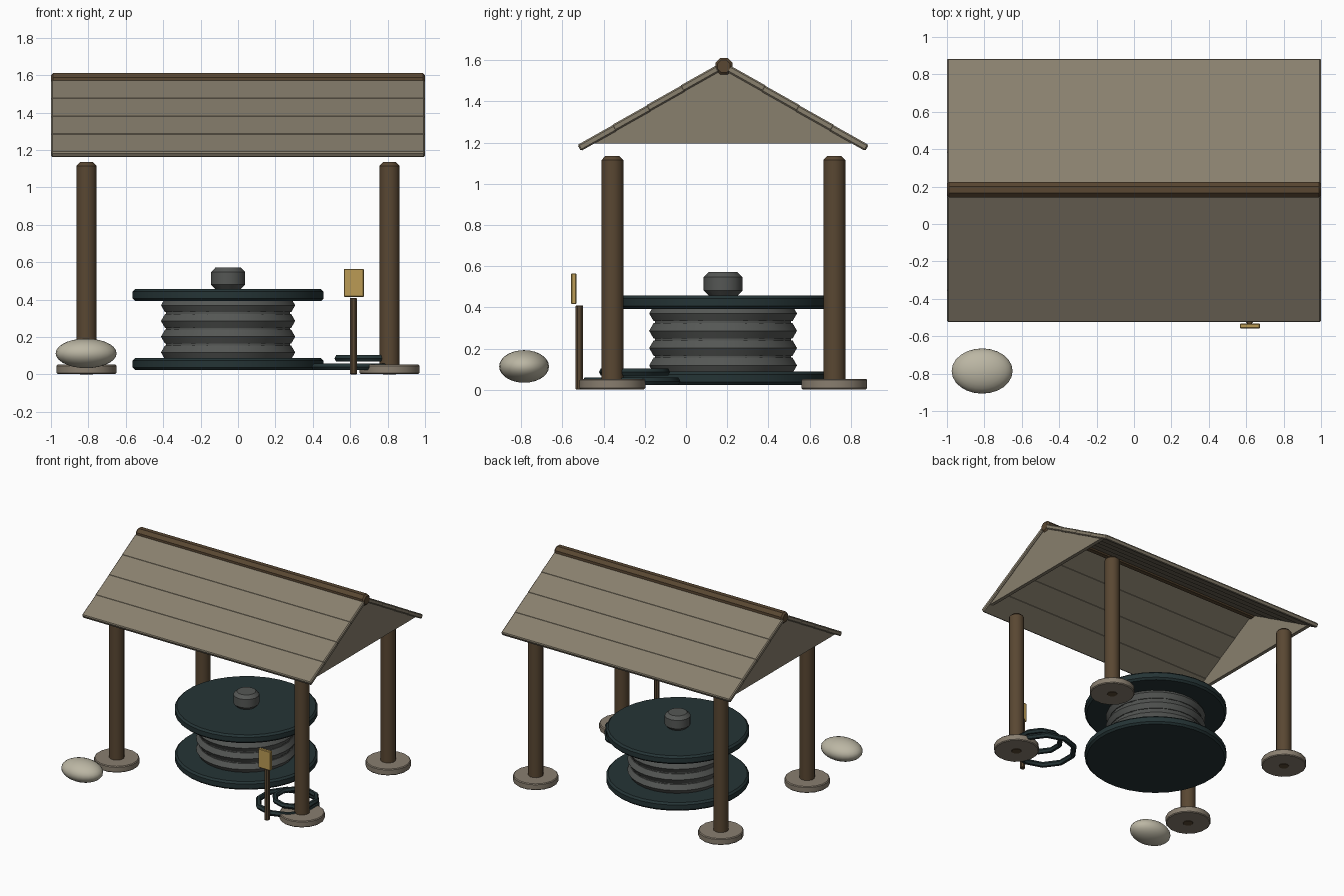
import bpy, bmesh
from math import radians, cos, sin, pi
from mathutils import Matrix

cube = bpy.data.objects.get("Cube")
if cube:
    bpy.data.objects.remove(cube, do_unlink=True)


def material(name, rgb):
    m = bpy.data.materials.new(name)
    m.use_nodes = True
    m.diffuse_color = (*rgb, 1)
    m.node_tree.nodes["Principled BSDF"].inputs["Base Color"].default_value = (*rgb, 1)
    return m


WOOD = material("brown wood", (0.10, 0.063, 0.032))
ROOF = material("weathered boards", (0.25, 0.215, 0.155))
STONE = material("footing stone", (0.25, 0.21, 0.16))
PALE = material("pale stone", (0.50, 0.47, 0.37))
TEAL = material("dark teal", (0.018, 0.034, 0.036))
GREY = material("cable grey", (0.09, 0.095, 0.09))
GOLD = material("gold plate", (0.50, 0.33, 0.09))


def finish(name, bm, mat, matrix=Matrix(), angle=35):
    """Turn a bmesh into a shaded, coloured object."""
    bmesh.ops.recalc_face_normals(bm, faces=bm.faces)
    mesh = bpy.data.meshes.new(name)
    bm.to_mesh(mesh)
    bm.free()
    mesh.materials.append(mat)
    ob = bpy.data.objects.new(name, mesh)
    ob.matrix_world = matrix
    bpy.context.scene.collection.objects.link(ob)
    bpy.ops.object.select_all(action='DESELECT')
    ob.select_set(True)
    bpy.context.view_layer.objects.active = ob
    bpy.ops.object.shade_smooth_by_angle(angle=radians(angle))
    return ob


def sweep(rows, bm, closed):
    """Bridge successive rings of vertices."""
    n = len(rows[0])
    pairs = list(zip(rows, rows[1:])) + ([(rows[-1], rows[0])] if closed else [])
    for a, b in pairs:
        for i in range(n):
            j = (i + 1) % n
            bm.faces.new((a[i], a[j], b[j], b[i]))


def lathe(name, profile, sides, mat, x, y, closed=False, matrix=None):
    """Spin (radius, height) points about z."""
    bm = bmesh.new()
    rows = [[bm.verts.new((r * cos(2 * pi * (i + .5) / sides),
                           r * sin(2 * pi * (i + .5) / sides), z))
             for i in range(sides)] for r, z in profile]
    sweep(rows, bm, closed)
    if not closed:
        bm.faces.new(rows[0])
        bm.faces.new(rows[-1])
    return finish(name, bm, mat, matrix or Matrix.Translation((x, y, 0)))


def rod(name, radius, z0, z1, bevel, sides, mat, x, y, matrix=None):
    """Cylinder with chamfered ends."""
    return lathe(name, [(radius - bevel, z0), (radius, z0 + bevel),
                        (radius, z1 - bevel), (radius - bevel, z1)],
                 sides, mat, x, y, matrix=matrix)


def ring(name, major, minor, z, sides, section, mat, x, y):
    pts = [(major + minor * cos(2 * pi * k / section),
            z + minor * sin(2 * pi * k / section)) for k in range(section)]
    return lathe(name, pts, sides, mat, x, y, closed=True)


def box(name, size, matrix, bevel, mat):
    bm = bmesh.new()
    bmesh.ops.create_cube(bm, size=1, matrix=Matrix.Diagonal((*size, 1)))
    if bevel:
        bmesh.ops.bevel(bm, geom=bm.edges[:], offset=bevel, segments=1, affect='EDGES')
    return finish(name, bm, mat, matrix, 25)


MID_Y = 0.18

# Corner posts on round footings
for fb, y in (("front", -0.357), ("back", 0.72)):
    for lr, x in (("right", -0.81), ("left", 0.81)):
        rod(f"{fb}_{lr}_post", 0.055, 0, 1.135, 0.02, 12, WOOD, x, y)
        rod(f"{fb}_{lr}_footing", 0.163, 0.002, 0.052, 0.006, 16, STONE, x, y)

# Roof boards, lapped down each slope
PITCH, BOARDS, COURSE = 30, 4, 0.191
for side, label in ((-1, "front"), (1, "back")):
    for i in range(BOARDS):
        along = 0.045 + COURSE * (i + 0.5)
        a = radians(PITCH)
        y = MID_Y + side * (along * cos(a) - 0.008)
        z = 1.58 - along * sin(a)
        m = Matrix.Translation((0, y, z)) @ Matrix.Rotation(-side * radians(PITCH - 0.7), 4, 'X')
        box(f"{label}_roof_board_{i + 1}", (2.0, COURSE + 0.012, 0.034), m, 0.007, ROOF)

# Gable ends
for lr, x in (("right", -0.975), ("left", 0.975)):
    bm = bmesh.new()
    rows = [[bm.verts.new((x + dx, MID_Y + dy, z))
             for dy, z in ((-0.655, 1.195), (0.655, 1.195), (0, 1.572))]
            for dx in (-0.014, 0.014)]
    sweep(rows, bm, False)
    bm.faces.new(rows[0])
    bm.faces.new(rows[1])
    finish(f"{lr}_gable", bm, ROOF)

# Ridge pole
rod("ridge_pole", 0.045, -1.0, 1.0, 0.012, 8, WOOD, 0, 0,
    Matrix.Translation((0, MID_Y + 0.004, 1.57)) @ Matrix.Rotation(radians(90), 4, 'Y'))

# Cable drum: two flanges, core, wound cable and top hub
DRUM_X = -0.053
for label, z in (("lower", 0.023), ("upper", 0.392)):
    rod(f"{label}_drum_flange", 0.513, z, z + 0.065, 0.014, 32, TEAL, DRUM_X, MID_Y)
rod("drum_core", 0.335, 0.06, 0.42, 0.005, 20, GREY, DRUM_X, MID_Y)
for i in range(4):
    ring(f"wound_cable_{i + 1}", 0.318, 0.043, 0.118 + 0.084 * i, 28, 6, GREY, DRUM_X, MID_Y)
rod("drum_hub", 0.094, 0.456, 0.572, 0.025, 14, GREY, DRUM_X, MID_Y)

# Loose cable loops on the ground
ring("large_cable_loop", 0.217, 0.021, 0.041, 10, 6, TEAL, 0.62, -0.265)
ring("small_cable_loop", 0.153, 0.020, 0.086, 10, 6, TEAL, 0.68, -0.25)

# Marker stake with plate
rod("marker_stake", 0.02, 0, 0.41, 0.004, 8, WOOD, 0.617, -0.518)
box("marker_plate", (0.107, 0.026, 0.15), Matrix.Translation((0.62, -0.545, 0.49)), 0.004, GOLD)

# Boulder
bm = bmesh.new()
bmesh.ops.create_uvsphere(bm, u_segments=24, v_segments=14, radius=1,
                          matrix=Matrix.Diagonal((0.163, 0.121, 0.079, 1)))
finish("boulder", bm, PALE, Matrix.Translation((-0.812, -0.786, 0.113)), 60)
